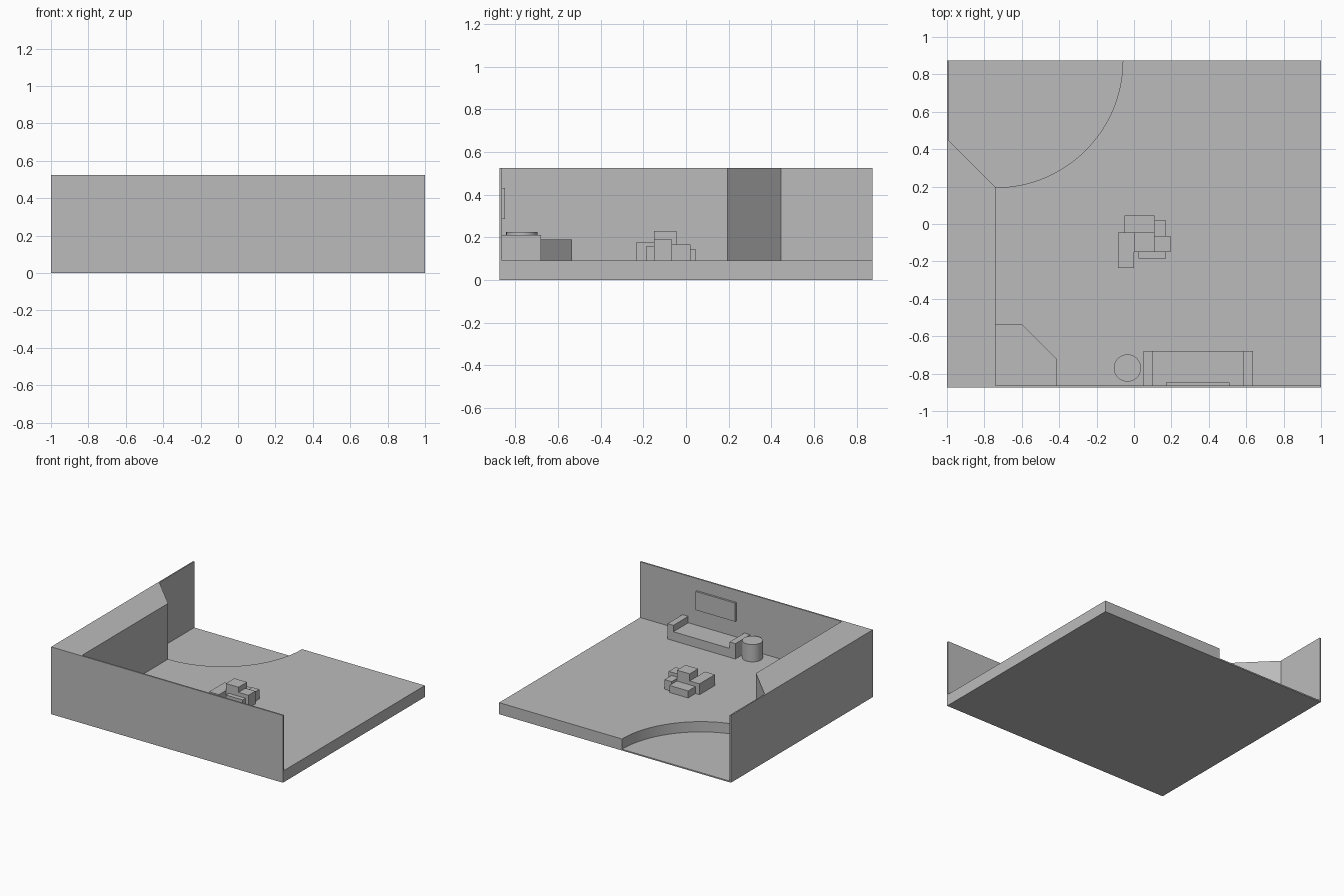
import bpy, bmesh, math

if "Cube" in bpy.data.objects:
    bpy.data.objects.remove(bpy.data.objects["Cube"], do_unlink=True)

grey = bpy.data.materials.new("plain grey")
grey.use_nodes = True
grey.diffuse_color = (0.5, 0.5, 0.5, 1)
grey.node_tree.nodes["Principled BSDF"].inputs["Base Color"].default_value = (0.5, 0.5, 0.5, 1)

BACK, FRONT = 0.875, -0.875
FLOOR, TOP = 0.09, 0.525
WALL = -0.863          # inner face of the front wall
INNER = -0.74          # inner face of the thick side wall


def prism(name, outline, z0, z1, smooth=False):
    """Extrude a flat outline from z0 up to z1."""
    bm = bmesh.new()
    low = [bm.verts.new((x, y, z0)) for x, y in outline]
    face = bm.faces.new(low)
    up = bmesh.ops.extrude_face_region(bm, geom=[face])["geom"]
    verts = [v for v in up if isinstance(v, bmesh.types.BMVert)]
    bmesh.ops.translate(bm, verts=verts, vec=(0, 0, z1 - z0))
    bmesh.ops.recalc_face_normals(bm, faces=bm.faces)
    mesh = bpy.data.meshes.new(name)
    bm.to_mesh(mesh)
    bm.free()
    mesh.materials.append(grey)
    obj = bpy.data.objects.new(name, mesh)
    bpy.context.collection.objects.link(obj)
    if smooth:
        bpy.ops.object.select_all(action="DESELECT")
        obj.select_set(True)
        bpy.context.view_layer.objects.active = obj
        bpy.ops.object.shade_smooth_by_angle(angle=math.radians(30))
    return obj


def box(name, x0, x1, y0, y1, z0, z1):
    return prism(name, [(x0, y0), (x1, y0), (x1, y1), (x0, y1)], z0, z1)


def arc(cx, cy, r, a0, a1, n):
    return [(cx + r * math.cos(a0 + (a1 - a0) * i / n),
             cy + r * math.sin(a0 + (a1 - a0) * i / n)) for i in range(n + 1)]


# Floor with a curved bite in one corner, and the thin sunken floor in the bite
curve = arc(INNER, BACK, 0.68, 0, -math.pi / 2, 40)
prism("raised_floor", [(INNER, FRONT), (1, FRONT), (1, BACK)] + curve, 0, FLOOR, True)
prism("sunken_floor", curve + [(-0.99, 0.445), (-0.99, BACK)], 0, 0.01)

# Walls
prism("side_wall", [(-1, FRONT), (INNER, FRONT), (INNER, 0.195), (-0.99, 0.445),
                    (-0.99, BACK), (-1, BACK)], 0, TOP)
box("front_wall", INNER, 1, FRONT, WALL, FLOOR, TOP)

# Corner bench with a cut corner
prism("corner_bench", [(INNER, WALL), (-0.415, WALL), (-0.415, -0.72),
                       (-0.6, -0.535), (INNER, -0.535)], FLOOR, 0.19)

# Sofa
box("sofa_seat", 0.1, 0.585, WALL, -0.68, FLOOR, 0.16)
for side, x in (("right", 0.05), ("left", 0.585)):
    box("sofa_arm_" + side, x, x + 0.05, WALL, -0.68, FLOOR, 0.21)

# Round side table and wall panel
prism("side_table", arc(-0.035, -0.77, 0.073, 0, 2 * math.pi, 32)[:-1], FLOOR, 0.225, True)
box("wall_panel", 0.17, 0.51, WALL, -0.848, 0.285, 0.43)

# Cluster of blocks in the middle of the room
blocks = {
    "centre_block": (0, 0.11, -0.15, -0.045, 0.23),
    "back_block": (-0.05, 0.11, -0.045, 0.045, 0.145),
    "right_block": (-0.085, 0, -0.235, -0.045, 0.175),
    "left_back_block": (0.11, 0.17, -0.065, 0.02, 0.165),
    "left_block": (0.11, 0.195, -0.15, -0.065, 0.19),
    "front_block": (0.025, 0.17, -0.185, -0.15, 0.16),
}
for name, (x0, x1, y0, y1, top) in blocks.items():
    box(name, x0, x1, y0, y1, FLOOR, top)
